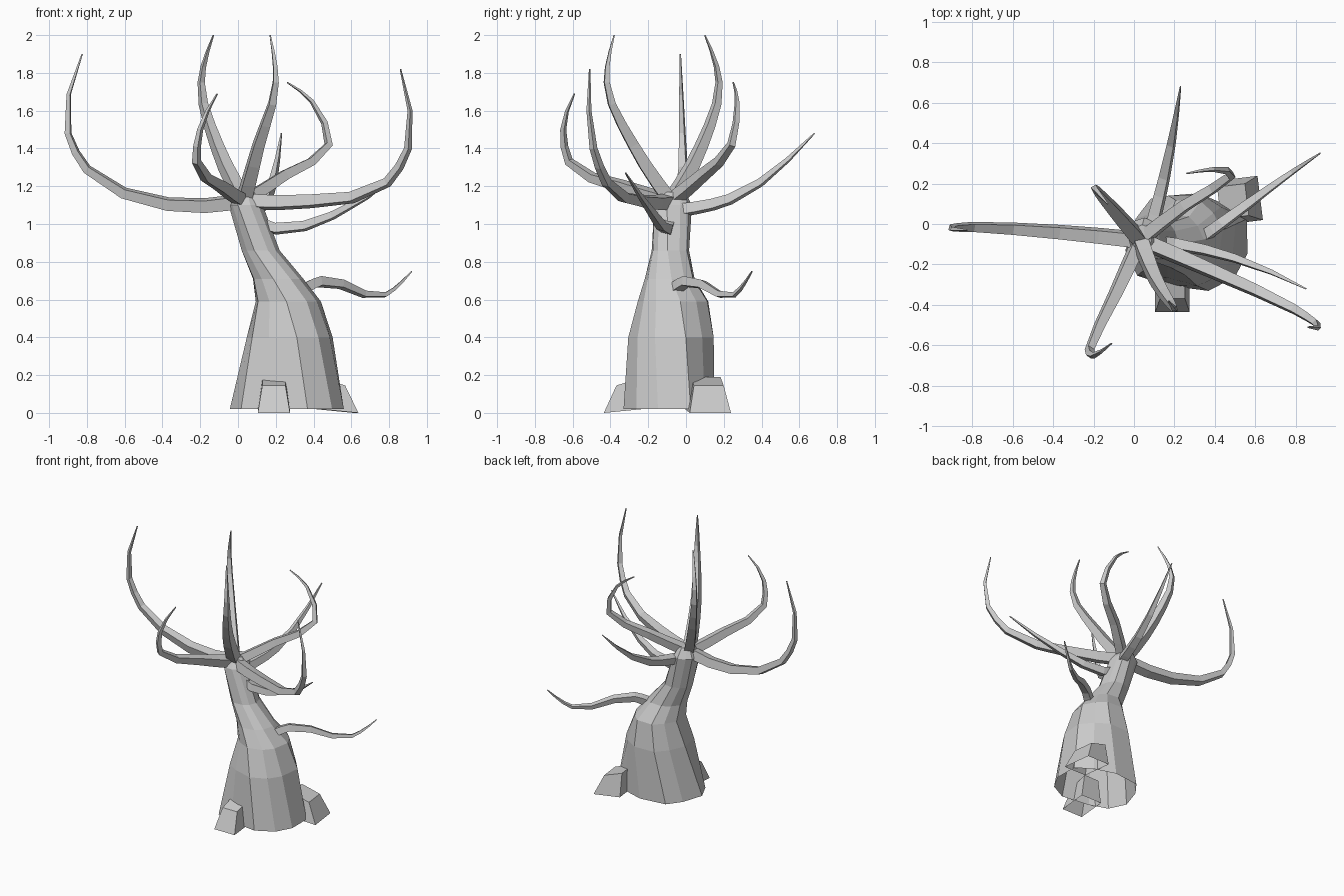
import bpy, math
from mathutils import Vector
from mathutils.geometry import interpolate_bezier

if "Cube" in bpy.data.objects:
    bpy.data.objects.remove(bpy.data.objects["Cube"])


def loft(name, rings, cap_start=False):
    """Skin equal-length rings with quads and close the last ring."""
    n = len(rings[0])
    verts = [v for r in rings for v in r]
    faces = [(k * n + i, k * n + (i + 1) % n, (k + 1) * n + (i + 1) % n, (k + 1) * n + i)
             for k in range(len(rings) - 1) for i in range(n)]
    faces.append(tuple(range(len(verts) - n, len(verts))))
    if cap_start:
        faces.append(tuple(reversed(range(n))))
    mesh = bpy.data.meshes.new(name)
    mesh.from_pydata(verts, [], faces)
    obj = bpy.data.objects.new(name, mesh)
    bpy.context.collection.objects.link(obj)


def smooth_path(ctrl, cuts):
    """Curve through the control points, with extra points in each span."""
    p = [Vector(c) for c in ctrl]
    d = [(b - a).length for a, b in zip(p, p[1:])]
    v = [(b - a) / l for a, b, l in zip(p, p[1:], d)]
    mid = [(v[k] * d[k + 1] + v[k + 1] * d[k]) / (d[k] + d[k + 1]) for k in range(len(d) - 1)]
    tan = [v[0] * 1.5 - mid[0] * 0.5] + mid + [v[-1] * 1.5 - mid[-1] * 0.5]
    out = [p[0]]
    for k, l in enumerate(d):
        out += interpolate_bezier(p[k], p[k] + tan[k] * l / 3,
                                  p[k + 1] - tan[k + 1] * l / 3, p[k + 1], cuts + 2)[1:]
    return out


def branch(name, radius, *ctrl, cuts=1):
    """Square tube along a smooth path, tapering to a fine tip."""
    pts = smooth_path(ctrl, cuts)
    last = len(pts) - 1
    steps = [(b - a).length for a, b in zip(pts, pts[1:])]
    side, rings = None, []
    for k, p in enumerate(pts):
        t = (pts[min(k + 1, last)] - pts[max(k - 1, 0)]).normalized()
        if side is None:
            side = t.cross(Vector((0, 0, 1)))
        side = (side - t * side.dot(t)).normalized()
        up = t.cross(side)
        r = 0.004 + radius * (1 - (sum(steps[:k]) / sum(steps)) ** 1.4)
        angles = [math.pi / 2 * (i + 0.35) for i in range(4)]
        rings.append([p + r * (math.cos(a) * side + math.sin(a) * up) for a in angles])
    loft(name, rings, True)


def root(name, x, y, heading, length, width):
    """Stubby sloped block growing out of the trunk foot."""
    out = Vector((math.cos(heading), math.sin(heading), 0))
    across = Vector((-out.y, out.x, 0))

    def ring(l, w, z_in, z_out):
        return [Vector((x, y, z)) + out * a + across * b for a, b, z in
                ((-0.05, -w / 2, z_in), (l, -w / 2, z_out), (l, w / 2, z_out), (-0.05, w / 2, z_in))]
    loft(name, [ring(length, width, 0.02, 0), ring(length * 0.57, width * 0.72, 0.19, 0.145)])


def box_round(t):
    """Push a cosine or sine outward so the trunk outline is a little boxy."""
    return math.copysign(abs(t) ** 0.8, t)


# Trunk: fluted, leaning and twisting, open underneath
# each section: height, centre x, centre y, half width x, half width y
SIDES = 11
rings = []
for z, cx, cy, rx, ry in ((0.02, 0.265, -0.09, 0.305, 0.24), (0.40, 0.275, -0.075, 0.225, 0.225),
                          (0.59, 0.265, -0.065, 0.17, 0.185), (0.71, 0.21, -0.085, 0.132, 0.13),
                          (0.86, 0.118, -0.083, 0.1, 0.098), (1.10, 0.04, -0.07, 0.09, 0.1),
                          (1.17, 0.035, -0.065, 0.05, 0.06)):
    ring = []
    for i in range(SIDES):
        a = 2 * math.pi * i / SIDES - math.radians(10 + 35 * min(z, 1) ** 1.5)
        f = 0.98 + 0.06 * math.sin(2.2 * i)
        ring.append((cx + f * rx * box_round(math.cos(a)), cy + f * ry * box_round(math.sin(a)), z))
    rings.append(ring)
loft("trunk", rings)

# Roots
root("back_root", 0.47, 0.11, math.radians(7), 0.155, 0.22)
root("front_root", 0.19, -0.28, math.radians(-90), 0.155, 0.17)

# Crown branches all leave from the top of the trunk
crown = (0.03, -0.08, 1.12)
branch("left_branch", 0.045, crown, (-0.37, -0.04, 1.105), (-0.80, -0.015, 1.29),
       (-0.90, -0.02, 1.48), (-0.825, -0.03, 1.90))
branch("right_branch", 0.045, crown, (0.38, -0.23, 1.12), (0.79, -0.42, 1.22),
       (0.90, -0.49, 1.40), (0.86, -0.51, 1.82))
branch("front_top_branch", 0.047, crown, (0.11, -0.28, 1.42), (0.20, -0.42, 1.75),
       (0.17, -0.38, 2.0), cuts=2)
branch("back_top_branch", 0.045, crown, (-0.11, 0.08, 1.41), (-0.195, 0.175, 1.75),
       (-0.13, 0.10, 2.0), cuts=2)
branch("front_branch", 0.043, crown, (-0.09, -0.34, 1.20), (-0.22, -0.62, 1.33),
       (-0.20, -0.65, 1.50), (-0.11, -0.59, 1.69))
branch("back_right_branch", 0.04, crown, (0.25, 0.09, 1.26), (0.48, 0.24, 1.42),
       (0.39, 0.27, 1.65), (0.26, 0.25, 1.75))

# Lower branches start on the trunk flank
branch("back_branch", 0.037, (0.08, -0.05, 1.07), (0.15, 0.23, 1.13), (0.23, 0.68, 1.48), cuts=2)
branch("lower_right_branch", 0.035, (0.08, -0.09, 1.02), (0.20, -0.10, 0.975),
       (0.50, -0.17, 1.045), (0.85, -0.32, 1.27))
branch("lowest_branch", 0.034, (0.32, -0.08, 0.64), (0.43, 0.0, 0.695),
       (0.78, 0.255, 0.625), (0.92, 0.35, 0.75), cuts=2)
